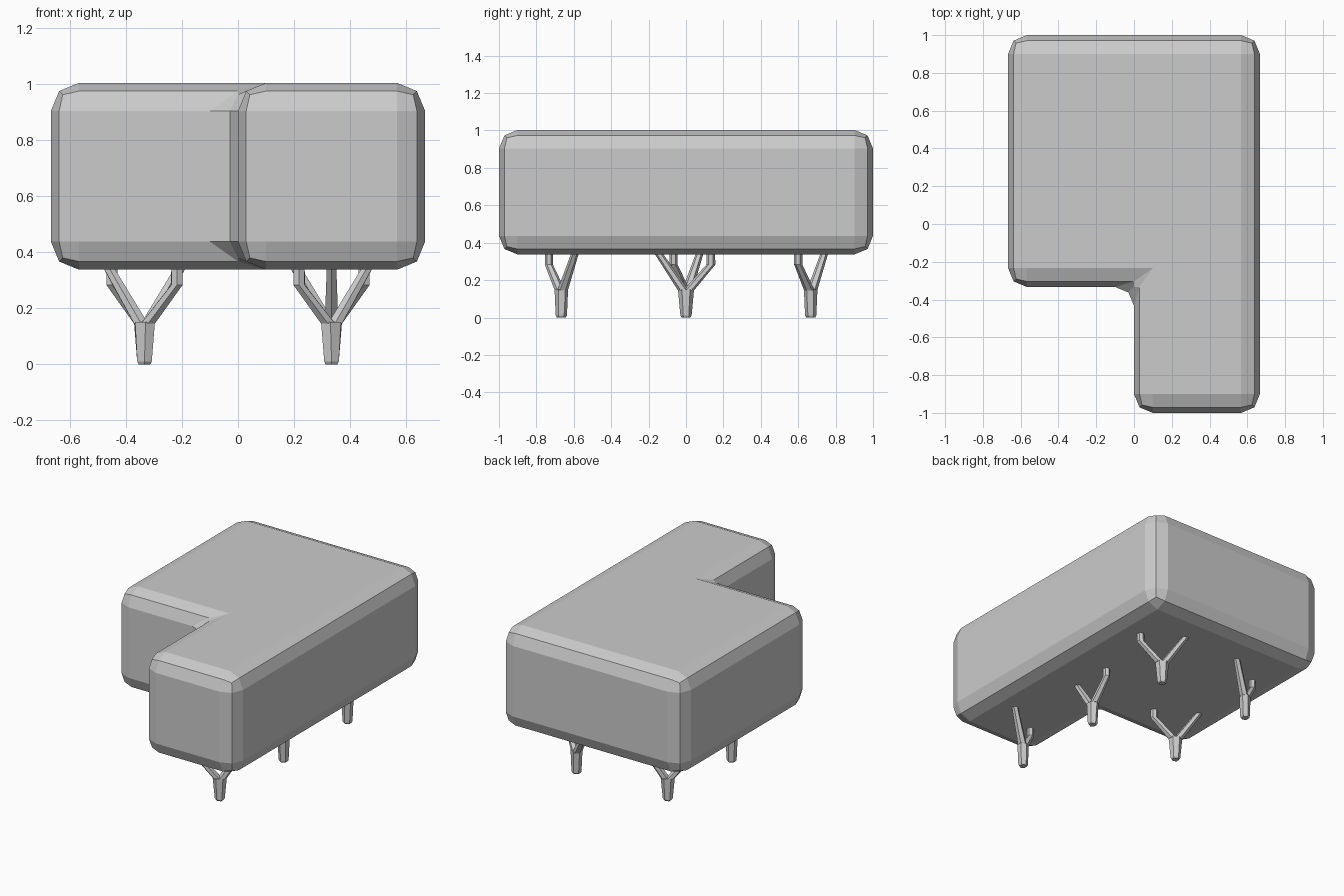
import bpy, bmesh
from math import cos, sin, pi, radians
from mathutils import Matrix

if "Cube" in bpy.data.objects:
    bpy.data.objects.remove(bpy.data.objects["Cube"])

U = 2 / 3  # one block of the plan


def finish(bm, name):
    bmesh.ops.recalc_face_normals(bm, faces=bm.faces)
    mesh = bpy.data.meshes.new(name)
    bm.to_mesh(mesh)
    bm.free()
    ob = bpy.data.objects.new(name, mesh)
    bpy.context.collection.objects.link(ob)
    return ob


def tube(bm, rings, sides=6):
    """Closed tube through horizontal rings (offset, z, half width along, half width across)."""
    loops = []
    for off, z, a, b in rings:
        loops.append([bm.verts.new((off + a * cos(2 * pi * i / sides),
                                    b * sin(2 * pi * i / sides), z))
                      for i in range(sides)])
    for lo, hi in zip(loops, loops[1:]):
        for i in range(sides):
            j = (i + 1) % sides
            bm.faces.new((lo[i], lo[j], hi[j], hi[i]))
    bm.faces.new(loops[0][::-1])
    bm.faces.new(loops[-1])


# L-shaped canopy with two-step bevel on every edge
bm = bmesh.new()
plan = [(-U, -U / 2), (0, -U / 2), (0, -1), (U, -1), (U, 1), (-U, 1)]
base = bm.faces.new([bm.verts.new((x, y, 0.337)) for x, y in plan])
top = bmesh.ops.extrude_face_region(bm, geom=[base])["geom"]
bmesh.ops.translate(bm, vec=(0, 0, 1.003 - 0.337),
                    verts=[g for g in top if isinstance(g, bmesh.types.BMVert)])
canopy = finish(bm, "canopy")
bev = canopy.modifiers.new("rounded_edges", "BEVEL")
bev.width = 0.1
bev.segments = 2
bev.limit_method = "ANGLE"


# Forked trunks: one straight arm, one arm with an elbow
def trunk(name, x, y, angle):
    bm = bmesh.new()
    tube(bm, [(0, 0, 0.023, 0.024), (0, 0.01, 0.03, 0.03), (0, 0.15, 0.043, 0.034)])
    tube(bm, [(0.014, 0.145, 0.029, 0.028), (0.158, 0.36, 0.022, 0.019)])
    tube(bm, [(-0.014, 0.145, 0.029, 0.028), (-0.133, 0.283, 0.024, 0.021),
              (-0.133, 0.36, 0.022, 0.021)])
    bm.transform(Matrix.Translation((x, y, 0)) @ Matrix.Rotation(radians(angle), 4, "Z"))
    finish(bm, name)


h = U / 2
for name, x, y, angle in [("back_right_trunk", h, U, 150), ("middle_right_trunk", h, 0, 270),
                          ("middle_left_trunk", -h, 0, 150), ("back_left_trunk", -h, U, 30),
                          ("front_right_trunk", h, -U, 30)]:
    trunk(name, x, y, angle)
